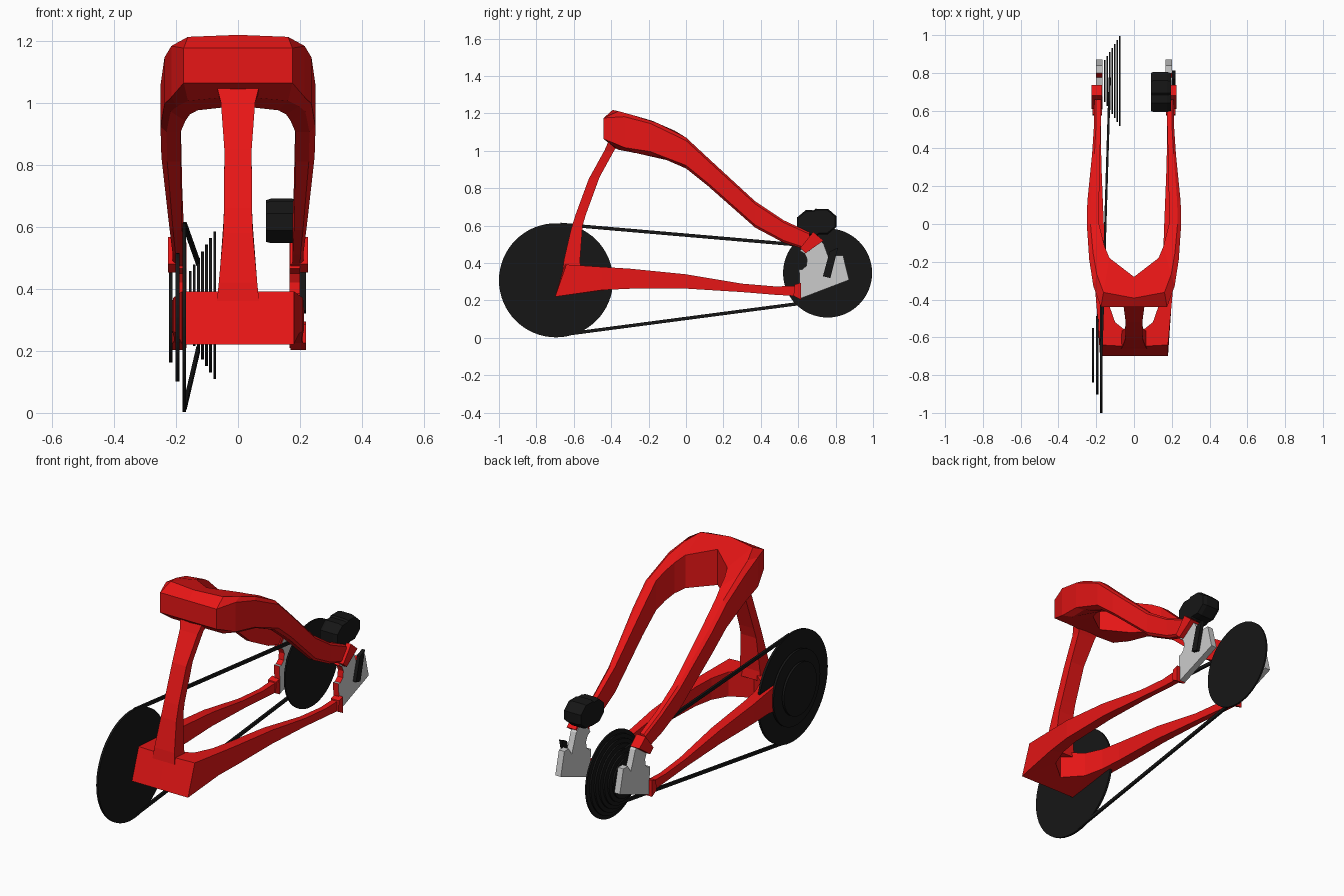
import bpy, bmesh, math
from mathutils import Vector

if "Cube" in bpy.data.objects:
    bpy.data.objects.remove(bpy.data.objects["Cube"])


def material(name, color):
    m = bpy.data.materials.new(name)
    m.diffuse_color = (*color, 1)
    m.use_nodes = True
    m.node_tree.nodes["Principled BSDF"].inputs["Base Color"].default_value = m.diffuse_color
    return m


RED = material("red_paint", (0.8, 0.008, 0.008))
BLACK = material("black_metal", (0.008, 0.008, 0.008))
GREY = material("bare_metal", (0.7, 0.7, 0.7))


def finish(name, bm, mats, mirror=False):
    bmesh.ops.recalc_face_normals(bm, faces=bm.faces)
    mesh = bpy.data.meshes.new(name)
    bm.to_mesh(mesh)
    bm.free()
    ob = bpy.data.objects.new(name, mesh)
    bpy.context.collection.objects.link(ob)
    for m in mats:
        mesh.materials.append(m)
    if mirror:
        ob.modifiers.new("mirror", 'MIRROR')
    return ob


def loft(name, rings, mat, mirror=False, cap_start=True):
    bm = bmesh.new()
    rows = [[bm.verts.new(p) for p in r] for r in rings]
    n = len(rows[0])
    for a, b in zip(rows, rows[1:]):
        for i in range(n):
            j = (i + 1) % n
            bm.faces.new((a[i], a[j], b[j], b[i]))
    if cap_start:
        bm.faces.new(rows[0])
    bm.faces.new(rows[-1])
    return finish(name, bm, [mat], mirror)


def plate(name, profile, x0, x1, mat, mirror=False):
    """Extrude a side-view (y, z) outline between two x values."""
    return loft(name, [[(x, y, z) for y, z in profile] for x in (x0, x1)], mat, mirror)


def height(profile, y):
    """Height of a side-view polyline at y."""
    if y <= profile[0][0]:
        return profile[0][1]
    for (a, za), (b, zb) in zip(profile, profile[1:]):
        if y <= b:
            return za + (zb - za) * (y - a) / (b - a)
    return profile[-1][1]


def disc(name, x, y, z, r, width=0.012):
    ring = [(y + r * math.cos(t * math.tau / 64), z + r * math.sin(t * math.tau / 64))
            for t in range(64)]
    return plate(name, ring, x - width / 2, x + width / 2, BLACK)


# Upper frame: front bridge running back into two arms
top = [(-.44, 1.19), (-.39, 1.22), (-.19, 1.165), (-.02, 1.09), (.12, .96),
       (.37, .73), (.52, .63), (.67, .56)]
bot = [(-.44, 1.05), (-.39, 1.02), (-.35, 1.0), (-.14, .97), (-.03, .93),
       (.12, .81), (.35, .6), (.52, .51), (.66, .465)]
stations = [(0, -.28, 0, -.44), (.13, -.18, .175, -.44), (.155, -.12, .215, -.33),
            (.17, -.06, .237, -.19), (.185, .0, .25, .0), (.185, .12, .247, .12),
            (.18, .37, .222, .37), (.176, .52, .212, .52), (.176, .66, .21, .66)]
rings = []
for xi, yi, xo, yo in stations:
    xm, ym = xo + (xi - xo) * .3, yo + (yi - yo) * .3
    h = height(top, yo) - height(bot, yo)
    b = .1 * h
    rings.append([(xi, yi, height(top, yi)), (xm, ym, height(top, ym)),
                  (xo, yo, height(top, yo) - b), (xo, yo, height(bot, yo) + b),
                  (xm, ym, height(bot, ym)), (xi, yi, height(bot, yi))])
loft("upper_frame", rings, RED, True, False)

# Lower frame: wedge-shaped front block running back into two arms
top = [(-.64, .392), (-.3, .37), (0, .34), (.3, .29), (.48, .275), (.62, .28)]
bot = [(-.7, .22), (-.47, .255), (-.15, .27), (.2, .255), (.4, .235), (.62, .222)]
stations = [(0, -.6, 0, -.7, .05), (.1, -.52, .18, -.7, .06), (.135, -.42, .197, -.45, 0),
            (.15, -.3, .21, -.3, 0), (.16, 0, .212, 0, 0), (.172, .3, .207, .3, 0),
            (.176, .48, .207, .48, 0), (.176, .6, .21, .6, 0)]
rings = []
for xi, yi, xo, yo, s in stations:
    rings.append([(xi, yi, height(top, yi)), (xo, yo + s, height(top, yo + s)),
                  (xo, yo, height(bot, yo)), (xi, yi, height(bot, yi))])
loft("lower_frame", rings, RED, True, False)

# Front strut joining both frames: front y, front z, back y, back z, half width
strut = [(-.66, .36, -.56, .36, .068), (-.652, .42, -.567, .41, .062),
         (-.615, .58, -.553, .6, .048), (-.59, .66, -.535, .66, .045),
         (-.52, .85, -.462, .86, .044), (-.437, 1.0, -.385, 1.0, .055),
         (-.41, 1.06, -.36, 1.04, .07)]
loft("front_strut", [[(-w, a, za), (w, a, za), (w, b, zb), (-w, b, zb)]
                     for a, za, b, zb, w in strut], RED)

# Clamps at the arm ends
plate("upper_clamp", [(.61, .48), (.64, .453), (.735, .52), (.68, .567)], .17, .226, RED, True)
plate("lower_clamp", [(.575, .225), (.615, .203), (.615, .295), (.58, .285)], .17, .22, RED, True)

# Rear dropout plates, with the notched front edge painted red
outline = [(.61, .21), (.872, .31), (.84, .44), (.80, .44), (.775, .40), (.755, .45),
           (.735, .505), (.675, .55), (.61, .465), (.635, .45), (.648, .42),
           (.643, .385), (.62, .365), (.605, .365)]
ob = plate("dropout", outline, .166, .2, GREY, True)
ob.data.materials.append(RED)
for f in ob.data.polygons:
    if f.normal.y < -.5:
        f.material_index = 1

# Side lever
plate("lever", [(.732, .33), (.772, .32), (.812, .482), (.768, .462)], .2, .219, BLACK)

# Gear motor: two overlapping lobed housings
for name, cy, cz, r in (("motor_front", .672, .615, .086), ("motor_back", .725, .622, .087)):
    pts = [(cy + r * math.cos(math.radians(a)), cz + r * .85 * math.sin(math.radians(a)))
           for a in range(22, 382, 45)]
    loft(name, [[(x, cy + (y - cy) * s, cz + (z - cz) * s) for y, z in pts]
                for x, s in ((.09, .93), (.105, 1), (.175, 1), (.197, .9))], BLACK)

# Front chainrings and rear sprocket stack
for i, (x, r) in enumerate([(-.173, .305), (-.195, .207), (-.217, .145)]):
    disc(f"chainring_{i + 1}", x, -.695, .308, r)
for i in range(7):
    disc(f"sprocket_{i + 1}", -.075 - .0132 * i, .757, .347, .238 - .0213 * i, .009)

# Chain runs, from the big chainring to a middle sprocket
for name, a, b in (("chain_top", (-.172, -.67, .607), (-.128, .77, .483)),
                   ("chain_bottom", (-.172, -.655, .018), (-.128, .775, .206))):
    loft(name, [[(x + dx, y, z + dz) for dx, dz in
                 ((-.006, -.009), (.006, -.009), (.006, .009), (-.006, .009))]
                for x, y, z in (a, b)], BLACK)
